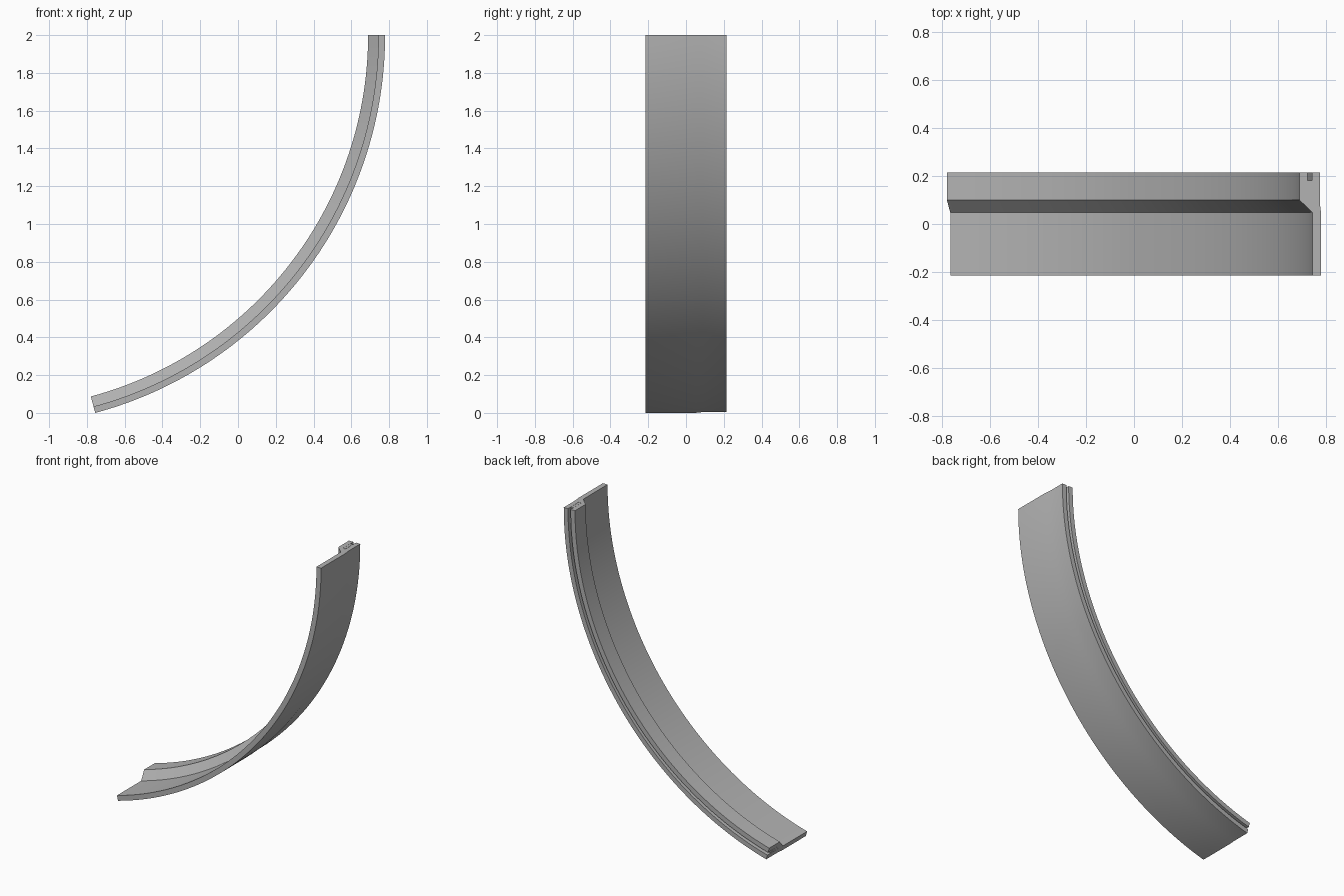
import bpy, bmesh, math

cube = bpy.data.objects.get("Cube")
if cube:
    bpy.data.objects.remove(cube, do_unlink=True)

OUTER = 2.0706             # outer radius of the curved trim
CX, CZ = -1.2919, 2.0      # centre of the arc
SWEEP = math.radians(75)
STEPS = 60


def flat_material(name, rgb):
    mat = bpy.data.materials.new(name)
    mat.use_nodes = True
    mat.diffuse_color = (*rgb, 1)
    mat.node_tree.nodes["Principled BSDF"].inputs["Base Color"].default_value = (*rgb, 1)
    return mat


def sweep_profile(name, profile, mat):
    """Sweep a closed (depth below outer face, y) profile along the arc."""
    bm = bmesh.new()
    rings = []
    for i in range(STEPS + 1):
        a = SWEEP * i / STEPS
        rings.append([bm.verts.new((CX + (OUTER - d) * math.cos(a), y,
                                    CZ - (OUTER - d) * math.sin(a)))
                      for d, y in profile])
    n = len(profile)
    for r, s in zip(rings, rings[1:]):
        for j in range(n):
            k = (j + 1) % n
            bm.faces.new((r[j], r[k], s[k], s[j]))
    bm.faces.new(rings[0])
    bm.faces.new(rings[-1][::-1])
    bmesh.ops.recalc_face_normals(bm, faces=bm.faces)
    mesh = bpy.data.meshes.new(name)
    bm.to_mesh(mesh)
    bm.free()
    mesh.materials.append(mat)
    obj = bpy.data.objects.new(name, mesh)
    bpy.context.collection.objects.link(obj)
    bpy.ops.object.select_all(action="DESELECT")
    obj.select_set(True)
    bpy.context.view_layer.objects.active = obj
    bpy.ops.object.shade_smooth_by_angle(angle=math.radians(20))
    return obj


grey = flat_material("plain grey", (0.45, 0.45, 0.45))

# Thin flange stepping up to a thick rim with a slot in its back edge
sweep_profile("curved_trim", [
    (0, -0.215), (0, 0.05), (0.005, 0.09), (0.005, 0.215),
    (0.037, 0.215), (0.037, 0.10), (0.057, 0.10), (0.057, 0.215),
    (0.09, 0.215), (0.09, 0.10), (0.035, 0.047), (0.035, -0.215)], grey)

# Strip seated at the bottom of the slot
sweep_profile("slot_strip", [
    (0.038, 0.101), (0.038, 0.182), (0.056, 0.182), (0.056, 0.101)], grey)
